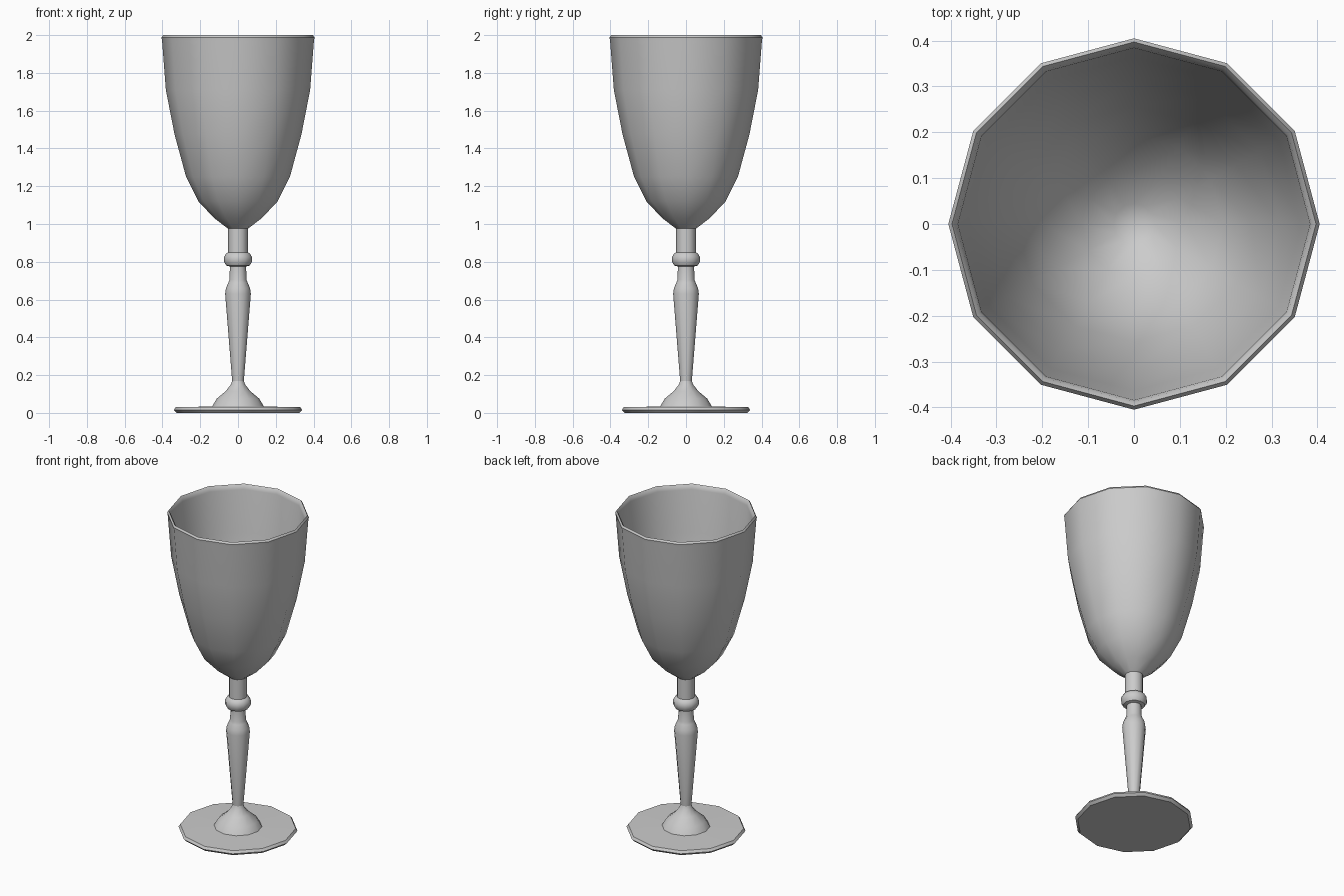
import bpy, bmesh, math

if "Cube" in bpy.data.objects:
    bpy.data.objects.remove(bpy.data.objects["Cube"])

SIDES = 12


def lathe(name, profile, angle=40):
    """Revolve (radius, height) points around z; radius 0 closes to a point."""
    bm = bmesh.new()
    rings = []
    for r, z in profile:
        if r == 0:
            rings.append([bm.verts.new((0, 0, z))] * SIDES)
        else:
            rings.append([bm.verts.new((r * math.cos(a), r * math.sin(a), z))
                          for a in (2 * math.pi * i / SIDES for i in range(SIDES))])
    for low, high in zip(rings, rings[1:]):
        for i in range(SIDES):
            j = (i + 1) % SIDES
            corners = list(dict.fromkeys((low[i], low[j], high[j], high[i])))
            bm.faces.new(corners)
    mesh = bpy.data.meshes.new(name)
    bm.to_mesh(mesh)
    bm.free()
    obj = bpy.data.objects.new(name, mesh)
    bpy.context.collection.objects.link(obj)
    bpy.ops.object.select_all(action='DESELECT')
    obj.select_set(True)
    bpy.context.view_layer.objects.active = obj
    bpy.ops.object.shade_smooth_by_angle(angle=math.radians(angle))
    return obj


# Foot: thin disc with a bevelled edge, rising in a small dome
lathe("foot", [(0, 0), (0.325, 0), (0.34, 0.015), (0.33, 0.03),
               (0.137, 0.034), (0.113, 0.075), (0.065, 0.115),
               (0.038, 0.15), (0.031, 0.17)])

# Stem: tapered baluster with a narrow neck
lathe("stem", [(0.031, 0.17), (0.068, 0.63), (0.064, 0.66),
               (0.051, 0.69), (0.045, 0.705), (0.043, 0.775)])

# Knop: rounded ring and the collar that carries the bowl
lathe("knop", [(0.043, 0.775), (0.062, 0.78), (0.074, 0.80), (0.074, 0.825),
               (0.062, 0.845), (0.052, 0.85), (0.052, 0.975)])

# Bowl: outer wall, rounded rim, inner wall
lathe("bowl", [(0.052, 0.975), (0.125, 1.03), (0.21, 1.12), (0.275, 1.25),
               (0.336, 1.475), (0.382, 1.71), (0.402, 1.97),
               (0.405, 1.988), (0.397, 2.0), (0.388, 1.988),
               (0.384, 1.97), (0.364, 1.71), (0.318, 1.475),
               (0.257, 1.255), (0.195, 1.13), (0.115, 1.045),
               (0.045, 0.995), (0, 0.985)])
